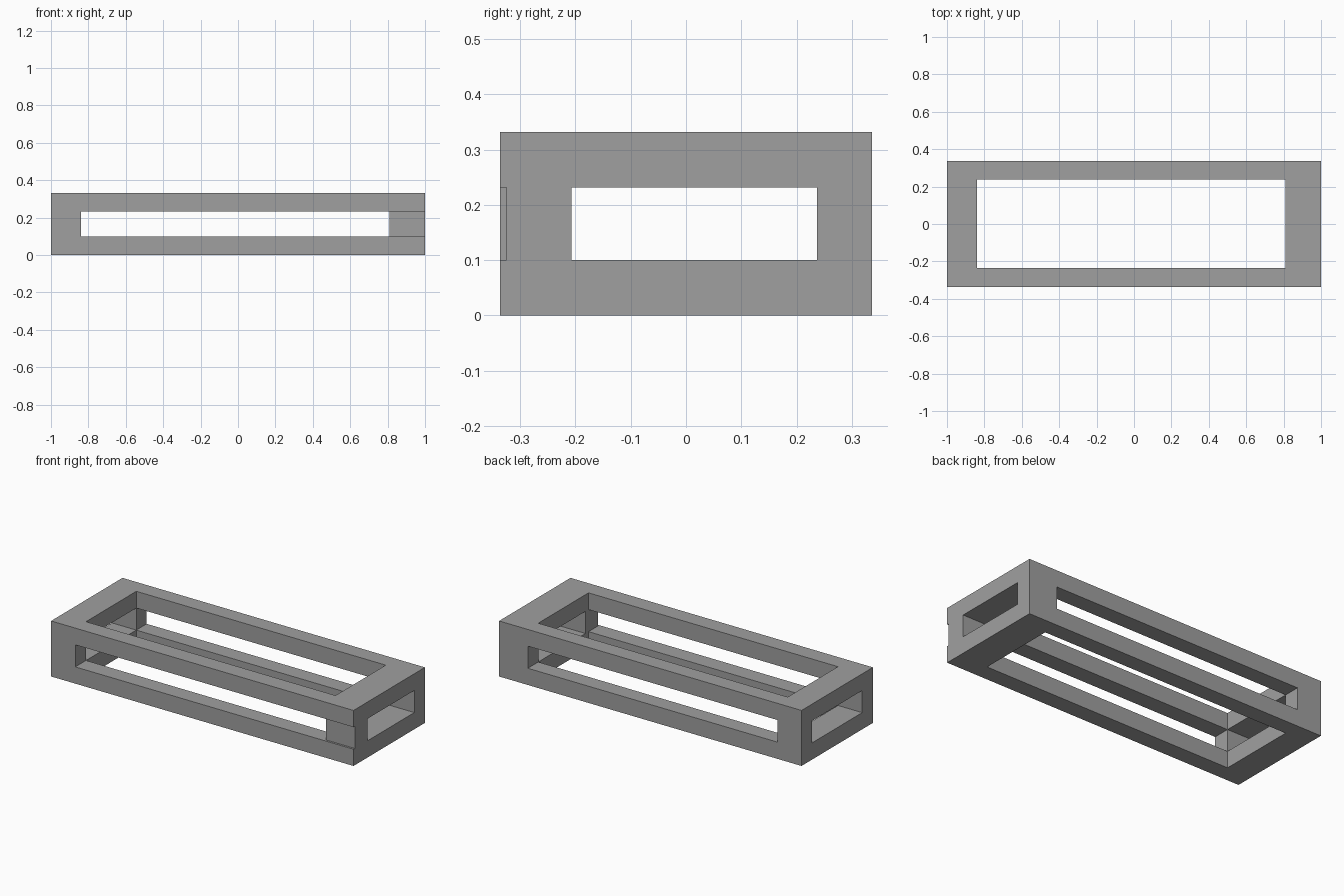
import bpy
import bmesh

if "Cube" in bpy.data.objects:
    bpy.data.objects.remove(bpy.data.objects["Cube"])

grey = bpy.data.materials.new("plain grey")
grey.diffuse_color = (0.35, 0.35, 0.35, 1.0)
grey.use_nodes = True
grey.node_tree.nodes["Principled BSDF"].inputs["Base Color"].default_value = grey.diffuse_color


def box(name, xr, yr, zr):
    """Axis-aligned box from its x, y and z ranges."""
    bm = bmesh.new()
    bmesh.ops.create_cube(bm, size=1)
    for v in bm.verts:
        v.co = [r[0] if c < 0 else r[1] for c, r in zip(v.co, (xr, yr, zr))]
    mesh = bpy.data.meshes.new(name)
    bm.to_mesh(mesh)
    bm.free()
    mesh.materials.append(grey)
    obj = bpy.data.objects.new(name, mesh)
    bpy.context.collection.objects.link(obj)
    return obj


# Outer block of the frame
W, D, H = 1.0, 0.337, 0.332
frame = box("rectangular_frame", (-W, W), (-D, D), (0, H))

# Openings: vertical well, front-to-back slot, one window per end, recessed post
z_gap = (0.1, 0.232)
x_gap = (-0.84, 0.81)
cuts = [
    ("well", x_gap, (-0.236, 0.239), (-0.1, H + 0.1)),
    ("long_slot", x_gap, (-D - 0.1, D + 0.1), z_gap),
    ("right_window", (0.7, W + 0.1), (-0.207, 0.237), z_gap),
    ("left_window", (-W - 0.1, -0.7), (-0.236, 0.239), z_gap),
    ("post_recess", (0.7, W + 0.1), (-D - 0.1, -0.325), z_gap),
]
cutters = []
for name, xr, yr, zr in cuts:
    cutter = box(name + "_cutter", xr, yr, zr)
    cutter.hide_render = True
    cutters.append(cutter)
    mod = frame.modifiers.new(name, 'BOOLEAN')
    mod.operation = 'DIFFERENCE'
    mod.solver = 'EXACT'
    mod.object = cutter

# Apply the cuts and remove the helpers
bpy.context.view_layer.update()
result = bpy.data.meshes.new_from_object(
    frame.evaluated_get(bpy.context.evaluated_depsgraph_get()))
frame.modifiers.clear()
frame.data = result
for cutter in cutters:
    bpy.data.objects.remove(cutter, do_unlink=True)
